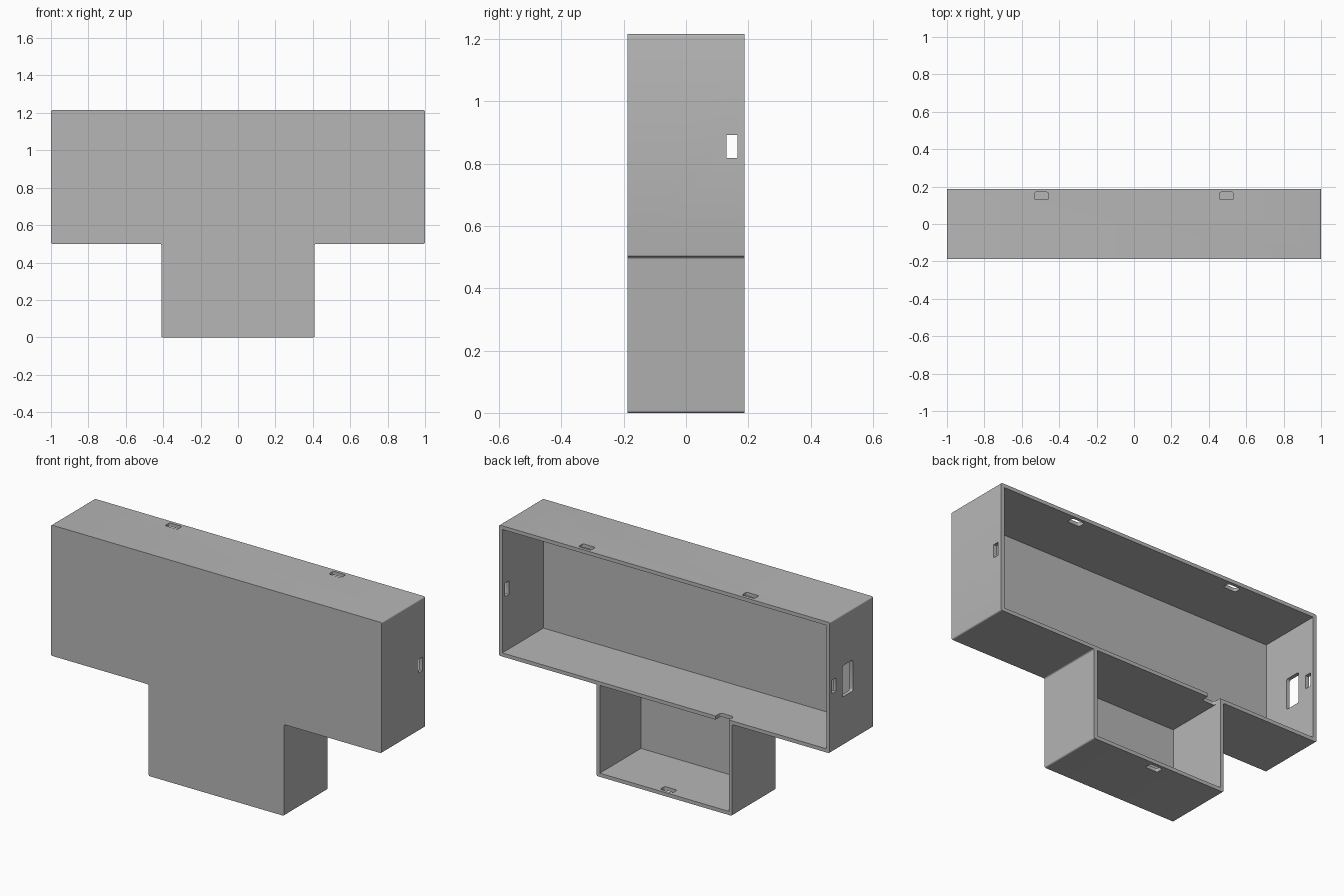
import bpy
import bmesh
from mathutils import Vector

if "Cube" in bpy.data.objects:
    bpy.data.objects.remove(bpy.data.objects["Cube"], do_unlink=True)

WIDTH, DEPTH, HEIGHT = 2.0, 0.375, 1.215
WALL = 0.02
BAR_Z = 0.5      # underside of the wide upper compartment
STEM = 0.41      # half width of the lower compartment
BACK = DEPTH / 2

grey = bpy.data.materials.new("plain_grey")
grey.use_nodes = True
grey.diffuse_color = (0.47, 0.47, 0.47, 1)
grey.node_tree.nodes["Principled BSDF"].inputs["Base Color"].default_value = grey.diffuse_color


def prism(name, points, axis, radius=0.0):
    """Extrude a flat outline along axis and round the edges parallel to it."""
    bm = bmesh.new()
    face = bm.faces.new([bm.verts.new(p) for p in points])
    axis = Vector(axis)
    new = bmesh.ops.extrude_face_region(bm, geom=[face])["geom"]
    bmesh.ops.translate(bm, vec=axis,
                        verts=[v for v in new if isinstance(v, bmesh.types.BMVert)])
    bmesh.ops.recalc_face_normals(bm, faces=bm.faces)
    if radius:
        edges = [e for e in bm.edges
                 if (e.verts[0].co - e.verts[1].co).cross(axis).length < 1e-6]
        bmesh.ops.bevel(bm, geom=edges, offset=radius, segments=4,
                        profile=0.5, affect='EDGES')
    mesh = bpy.data.meshes.new(name)
    bm.to_mesh(mesh)
    bm.free()
    mesh.materials.append(grey)
    obj = bpy.data.objects.new(name, mesh)
    bpy.context.collection.objects.link(obj)
    return obj


def box(name, low, high, axis, radius=0.0):
    """Box between two corners, rounded around the axis index."""
    a, b = [i for i in range(3) if i != axis]
    points = []
    for u, v in ((low, low), (high, low), (high, high), (low, high)):
        p = list(low)
        p[a], p[b] = u[a], v[b]
        points.append(p)
    direction = [0, 0, 0]
    direction[axis] = high[axis] - low[axis]
    return prism(name, points, direction, radius)


def cut(target, cutter):
    mod = target.modifiers.new("cut", 'BOOLEAN')
    mod.operation, mod.solver, mod.object = 'DIFFERENCE', 'EXACT', cutter
    bpy.context.view_layer.objects.active = target
    bpy.ops.object.modifier_apply(modifier=mod.name)
    bpy.data.objects.remove(cutter, do_unlink=True)


# T-shaped outer body with slightly rounded edges
right = [(STEM, 0), (STEM, BAR_Z), (WIDTH / 2, BAR_Z), (WIDTH / 2, HEIGHT)]
outline = right + [(-x, z) for x, z in reversed(right)]
shell = prism("housing_shell", [(x, -BACK, z) for x, z in outline], (0, DEPTH, 0), 0.008)

# Two open compartments at the back, separated by a shelf
inner = WIDTH / 2 - WALL
front = -BACK + WALL
cut(shell, box("upper_cavity", (-inner, front, BAR_Z + WALL),
               (inner, BACK + 0.1, HEIGHT - WALL), 1))
cut(shell, box("lower_cavity", (WALL - STEM, front, WALL),
               (STEM - WALL, BACK + 0.1, BAR_Z), 1))

# Clip slots in the top, the bottom and both ends
for x, z in ((-0.495, HEIGHT), (0.495, HEIGHT), (0, 0)):
    cut(shell, box("slot", (x - 0.0375, 0.13, z - 0.04), (x + 0.0375, 0.17, z + 0.04), 2, 0.008))
for x in (-WIDTH / 2, WIDTH / 2):
    cut(shell, box("slot", (x - 0.04, 0.13, 0.818), (x + 0.04, 0.165, 0.892), 0, 0.002))

# Port window in one end
cut(shell, box("port", (-1.05, -0.015, 0.765), (-0.95, 0.078, 0.935), 0, 0.012))

# Cable notch in the shelf
cut(shell, box("notch", (-0.39, BACK - 0.045, BAR_Z - 0.01),
               (-0.31, BACK + 0.1, BAR_Z + WALL + 0.01), 2, 0.015))

# Smooth the rounded corners only
bpy.ops.object.select_all(action='DESELECT')
shell.select_set(True)
bpy.context.view_layer.objects.active = shell
bpy.ops.object.shade_smooth_by_angle(angle=0.6)
